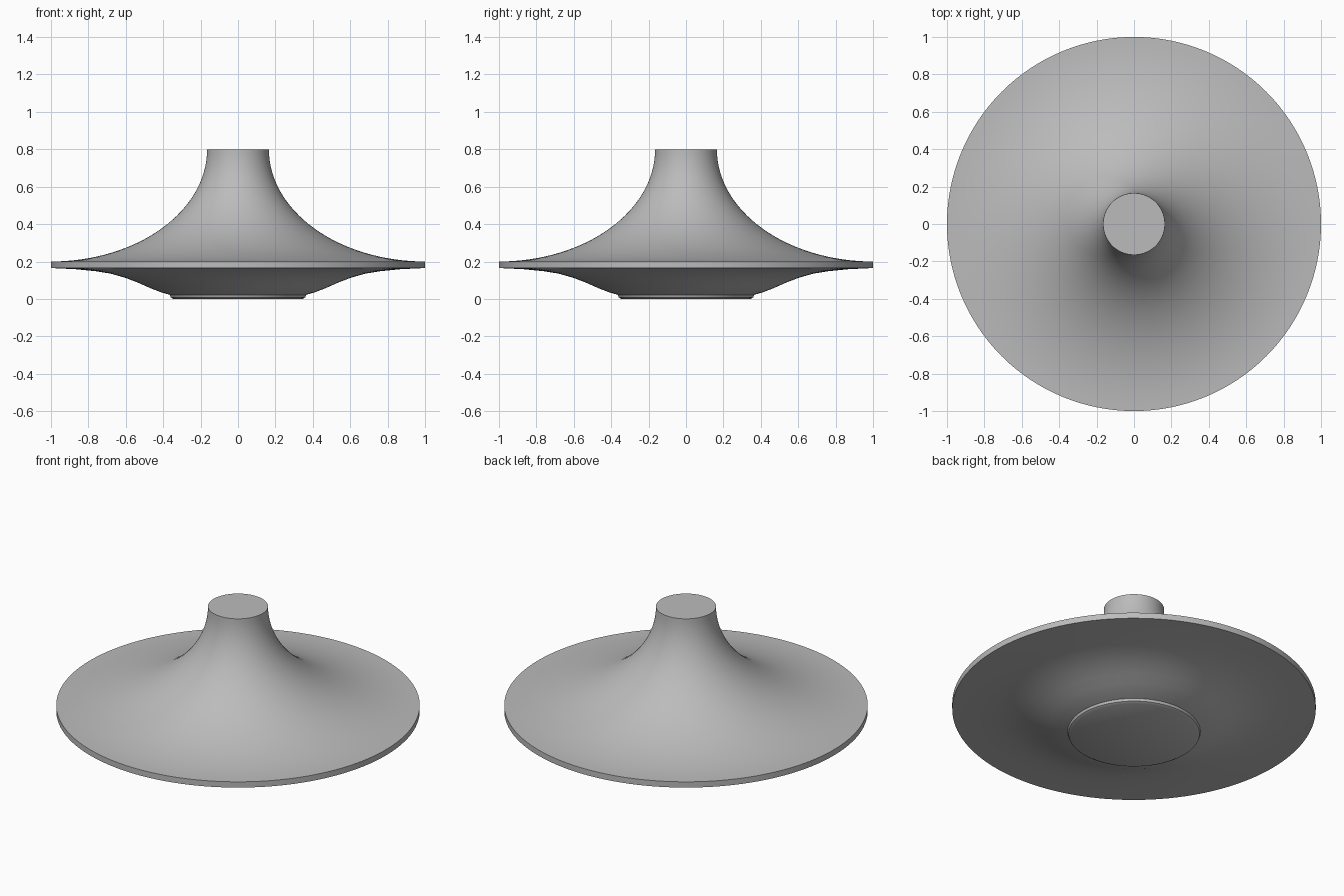
import bpy, bmesh, math

cube = bpy.data.objects.get("Cube")
if cube:
    bpy.data.objects.remove(cube)

SIDES = 128
RIM_TOP, TOP, NECK = 0.2, 0.8, 0.165

grey = bpy.data.materials.new("light grey")
grey.use_nodes = True
colour = (0.5, 0.5, 0.5, 1)
grey.diffuse_color = colour
grey.node_tree.nodes["Principled BSDF"].inputs["Base Color"].default_value = colour


def lathe(name, profile):
    """Spin an (r, z) profile that starts and ends on the axis."""
    bm = bmesh.new()
    verts = [bm.verts.new((r, 0, z)) for r, z in profile]
    edges = [bm.edges.new(pair) for pair in zip(verts, verts[1:])]
    bmesh.ops.spin(bm, geom=verts + edges, cent=(0, 0, 0), axis=(0, 0, 1),
                   angle=math.tau, steps=SIDES, use_merge=True)
    bmesh.ops.remove_doubles(bm, verts=bm.verts, dist=1e-5)
    bmesh.ops.recalc_face_normals(bm, faces=bm.faces)
    mesh = bpy.data.meshes.new(name)
    bm.to_mesh(mesh)
    bm.free()
    mesh.materials.append(grey)
    obj = bpy.data.objects.new(name, mesh)
    bpy.context.collection.objects.link(obj)
    bpy.ops.object.select_all(action="DESELECT")
    obj.select_set(True)
    bpy.context.view_layer.objects.active = obj
    bpy.ops.object.shade_smooth_by_angle(angle=math.radians(30))
    return obj


# Underside: flat foot, small rounded lip, flare out to the rim
underside = [(0, 0), (0.345, 0), (0.36, 0.008), (0.365, 0.022), (0.41, 0.035),
             (0.47, 0.058), (0.53, 0.085), (0.6, 0.112), (0.68, 0.135),
             (0.76, 0.148), (0.87, 0.159), (1, 0.165)]

# Upper flare: quarter ellipse sweeping from the rim up to the neck
steps = 32
flare = [(1 - (1 - NECK) * math.sin(a), TOP - (TOP - RIM_TOP) * math.cos(a))
         for a in (i / steps * math.pi / 2 for i in range(steps + 1))]

lathe("flared_stand", underside + flare + [(0, TOP)])
